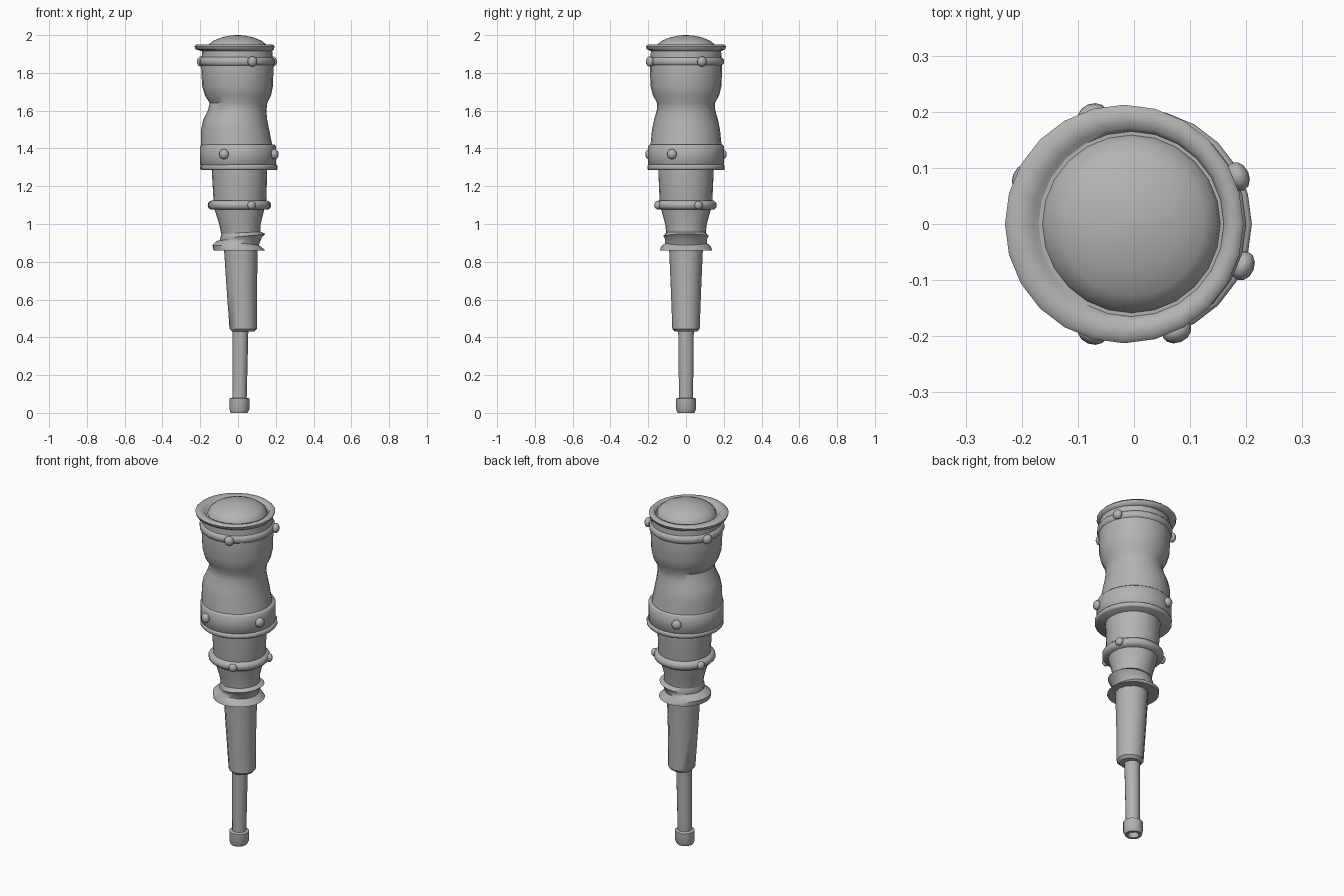
import bpy, bmesh, math
from mathutils import Vector, Matrix

cube = bpy.data.objects.get("Cube")
if cube:
    bpy.data.objects.remove(cube, do_unlink=True)

GREY = (0.45, 0.45, 0.45, 1)
metal = bpy.data.materials.new("plain_grey")
metal.use_nodes = True
metal.diffuse_color = GREY
metal.node_tree.nodes["Principled BSDF"].inputs["Base Color"].default_value = GREY


def finish(name, bm, angle=40):
    """Turn a bmesh into a smooth shaded object that keeps its sharp edges."""
    bmesh.ops.recalc_face_normals(bm, faces=bm.faces)
    mesh = bpy.data.meshes.new(name)
    bm.to_mesh(mesh)
    bm.free()
    mesh.materials.append(metal)
    obj = bpy.data.objects.new(name, mesh)
    bpy.context.collection.objects.link(obj)
    bpy.ops.object.select_all(action="DESELECT")
    obj.select_set(True)
    bpy.context.view_layer.objects.active = obj
    bpy.ops.object.shade_smooth_by_angle(angle=math.radians(angle))
    return obj


def loft(name, sections, sides=24, angle=40):
    """Stack round sections: height, left edge, right edge, optional tilt."""
    bm = bmesh.new()
    rings = []
    for z, left, right, *tilt in sections:
        centre, radius = (left + right) / 2, (right - left) / 2
        slope = tilt[0] if tilt else 0
        ring = []
        for i in range(sides):
            a = math.tau * i / sides
            dx = radius * math.cos(a)
            ring.append(bm.verts.new((centre + dx, radius * math.sin(a), z + slope * dx)))
        rings.append(ring)
    for low, high in zip(rings, rings[1:]):
        for i in range(sides):
            j = (i + 1) % sides
            bm.faces.new((low[i], low[j], high[j], high[i]))
    bm.faces.new(rings[0])
    bm.faces.new(rings[-1])
    return finish(name, bm, angle)


def collar(name, z, half, left, right, bevel):
    """A round band with softened upper and lower edges."""
    edge = half - bevel
    return loft(name, [(z - half, left + bevel, right - bevel), (z - edge, left, right),
                       (z + edge, left, right), (z + half, left + bevel, right - bevel)], angle=60)


def rivets(name, z, centre, radius, angles, size):
    """Flattened studs set round a collar, facing outward."""
    for n, degrees in enumerate(angles):
        a = math.radians(degrees)
        spot = Vector((centre + radius * math.cos(a), radius * math.sin(a), z))
        bm = bmesh.new()
        bmesh.ops.create_uvsphere(bm, u_segments=12, v_segments=8, radius=size)
        bm.transform(Matrix.Translation(spot) @ Matrix.Rotation(a, 4, "Z")
                     @ Matrix.Diagonal((0.75, 1, 1, 1)))
        finish(f"{name}_{n + 1}", bm, 60)


# Tip with a hollow end, rod and tapered handle
loft("tip", [(0.03, -0.02, 0.03), (0, -0.025, 0.035), (0, -0.04, 0.05), (0.02, -0.045, 0.06),
             (0.075, -0.045, 0.06), (0.08, -0.035, 0.05)], 16)
loft("rod", [(0.03, -0.03, 0.045), (0.45, -0.03, 0.055)], 14)
loft("handle", [(0.43, -0.03, 0.085), (0.445, -0.045, 0.1), (0.65, -0.06, 0.1),
                (0.88, -0.075, 0.105)], 12)

# Lopsided double lip and the narrow lower body above it
loft("screw_lip", [(0.86, -0.13, 0.145), (0.88, -0.135, 0.13, -0.06), (0.9, -0.11, 0.11, -0.1),
                   (0.92, -0.095, 0.125, 0.06), (0.935, -0.095, 0.145, 0.1),
                   (0.955, -0.085, 0.125, 0.03)], angle=50)
loft("lower_body", [(0.93, -0.085, 0.12), (1, -0.1, 0.12), (1.08, -0.125, 0.14),
                    (1.13, -0.13, 0.15), (1.3, -0.14, 0.155)])
collar("lower_ring", 1.1, 0.024, -0.155, 0.17, 0.014)

# Wide body with a waist
collar("flange", 1.3, 0.014, -0.2, 0.21, 0.006)
collar("broad_band", 1.365, 0.057, -0.2, 0.2, 0.008)
loft("upper_body", [(1.4, -0.195, 0.185), (1.5, -0.195, 0.165), (1.55, -0.185, 0.155),
                    (1.6, -0.16, 0.15), (1.64, -0.15, 0.155), (1.68, -0.175, 0.175),
                    (1.73, -0.19, 0.185), (1.83, -0.195, 0.188), (1.93, -0.19, 0.18)])
collar("upper_ring", 1.86, 0.025, -0.205, 0.195, 0.014)

# Rounded rim and shallow dome
loft("rim", [(1.915, -0.19, 0.18), (1.925, -0.225, 0.19), (1.94, -0.23, 0.195),
             (1.95, -0.22, 0.185), (1.945, -0.18, 0.165), (1.93, -0.17, 0.16)], angle=60)
loft("dome", [(1.925, -0.165, 0.155), (1.95, -0.155, 0.15), (1.97, -0.13, 0.125),
              (1.987, -0.09, 0.085), (1.997, -0.045, 0.04), (2, -0.015, 0.01)], angle=60)

# Studs on the three collars
rivets("upper_rivet", 1.86, -0.005, 0.208, (24, -67, 157), 0.027)
rivets("band_rivet", 1.37, 0, 0.208, (-21, -111, 111), 0.027)
rivets("lower_rivet", 1.1, 0.008, 0.163, (24, -67, 157), 0.023)
